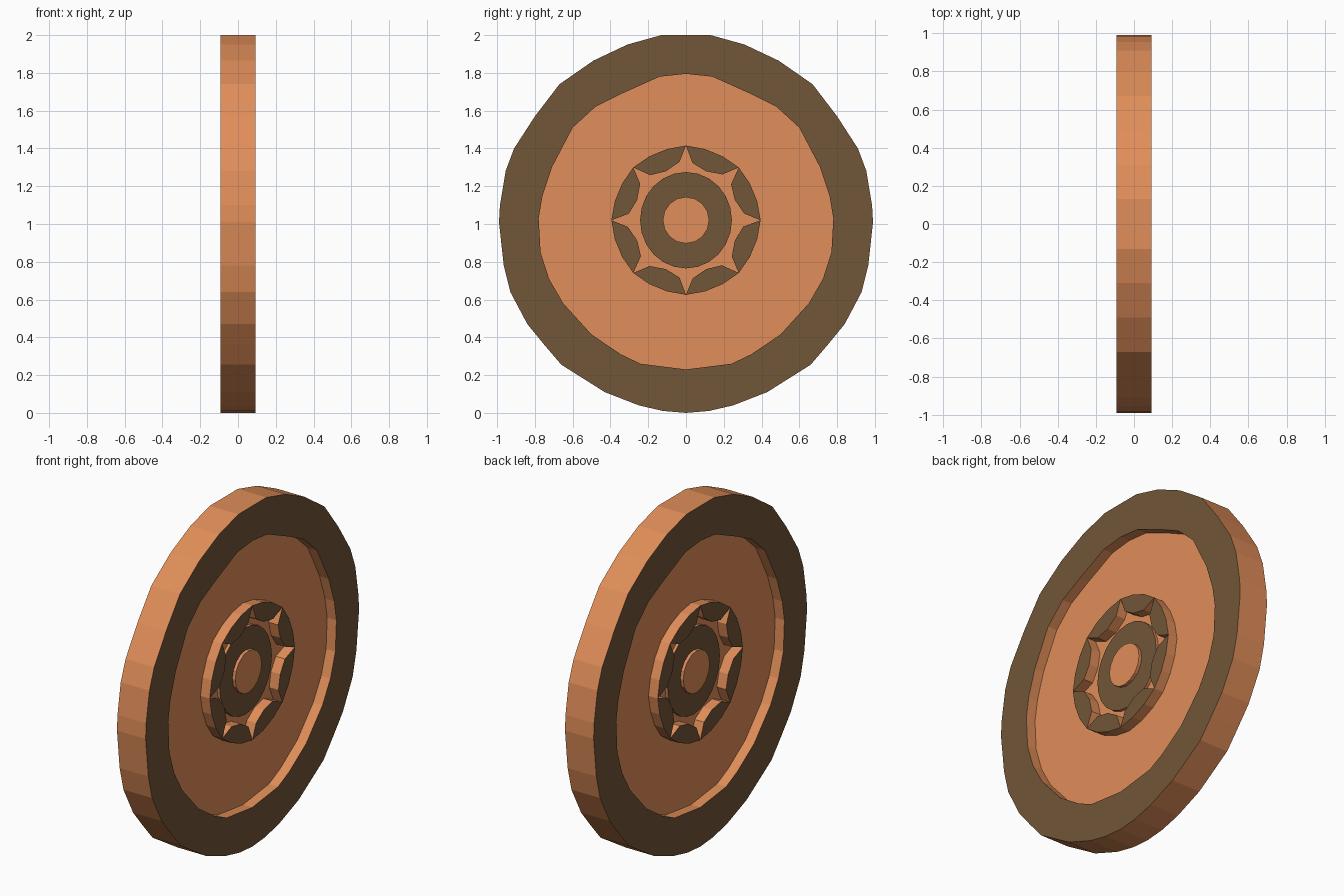
import bpy, bmesh, math

if "Cube" in bpy.data.objects:
    bpy.data.objects.remove(bpy.data.objects["Cube"])

CZ = 1.02  # height of the wheel centre


def material(name, color):
    m = bpy.data.materials.new(name)
    m.diffuse_color = (*color, 1)
    m.use_nodes = True
    m.node_tree.nodes["Principled BSDF"].inputs["Base Color"].default_value = m.diffuse_color
    return m


COPPER = material("copper", (0.75, 0.27, 0.10))
DARK = material("dark_brown", (0.17, 0.092, 0.04))


def mirrored(half):
    """Close a right-hand half outline (top to bottom) across y = 0."""
    return half + [(-y, z) for y, z in reversed(half) if y > 0]


def circle(r, n, rz=None):
    rz = rz or r
    return [(r * math.sin(2 * math.pi * i / n), CZ + rz * math.cos(2 * math.pi * i / n))
            for i in range(n)]


def plate(name, groups, half_width, face_mat):
    """Prisms along x. Each group is a list of loops: outline, then holes."""
    bm = bmesh.new()
    for loops in groups:
        caps = {-1: [], 1: []}
        for k, loop in enumerate(loops):
            rings = {s: [bm.verts.new((s * half_width, y, z)) for y, z in loop] for s in (-1, 1)}
            n = len(loop)
            for i in range(n):
                j = (i + 1) % n
                bm.faces.new((rings[-1][i], rings[-1][j], rings[1][j], rings[1][i]))
            for s in (-1, 1):
                if len(loops) == 1:
                    bm.faces.new(rings[s]).material_index = 1
                caps[s] += [bm.edges.get((rings[s][i], rings[s][(i + 1) % n])) for i in range(n)]
        if len(loops) > 1:
            for s in (-1, 1):
                res = bmesh.ops.triangle_fill(bm, edges=caps[s], use_beauty=True, normal=(s, 0, 0))
                new = [f for f in res["geom"] if isinstance(f, bmesh.types.BMFace)]
                for f in new:
                    f.material_index = 1
    bmesh.ops.recalc_face_normals(bm, faces=bm.faces[:])
    # Merge the triangulated flat faces back together
    bmesh.ops.dissolve_limit(bm, angle_limit=0.001, verts=bm.verts[:], edges=bm.edges[:],
                             delimit={'MATERIAL'})
    me = bpy.data.meshes.new(name)
    bm.to_mesh(me)
    bm.free()
    me.materials.append(COPPER)
    me.materials.append(face_mat)
    ob = bpy.data.objects.new(name, me)
    bpy.context.collection.objects.link(ob)
    return ob


# Outer rim
outer = mirrored([(0.13, 2.0), (0.31, 1.95), (0.49, 1.865), (0.67, 1.74), (0.80, 1.57),
                  (0.91, 1.40), (0.955, 1.28), (0.985, 1.10), (0.99, 1.01), (0.965, 0.78),
                  (0.93, 0.64), (0.84, 0.47), (0.75, 0.36), (0.66, 0.255), (0.43, 0.11),
                  (0.25, 0.04), (0.12, 0.01), (0, 0)])
inner = mirrored([(0, 1.795), (0.14, 1.78), (0.34, 1.69), (0.48, 1.62), (0.60, 1.51),
                  (0.71, 1.30), (0.76, 1.15), (0.78, 1.03), (0.77, 0.85), (0.725, 0.71),
                  (0.65, 0.58), (0.50, 0.415), (0.345, 0.31), (0.24, 0.26), (0, 0.23)])
plate("rim", [[outer, inner]], 0.093, DARK)

# Recessed web disc
plate("web_disc", [[inner]], 0.033, COPPER)

# Eight lens-shaped lugs that leave a star between them
lens = [(0, 0.395), (15, 0.39), (30, 0.39), (45, 0.395), (38.5, 0.31), (22.5, 0.28), (6.5, 0.305)]
lugs = [[[(r * math.sin(math.radians(a + 45 * k)), CZ + r * math.cos(math.radians(a + 45 * k)))
          for a, r in lens]] for k in range(8)]
plate("hub_lugs", lugs, 0.093, DARK)

# Hub ring and centre cap
plate("hub_ring", [[circle(0.243, 24, 0.255)]], 0.05, DARK)
plate("centre_cap", [[circle(0.123, 16)]], 0.068, COPPER)
